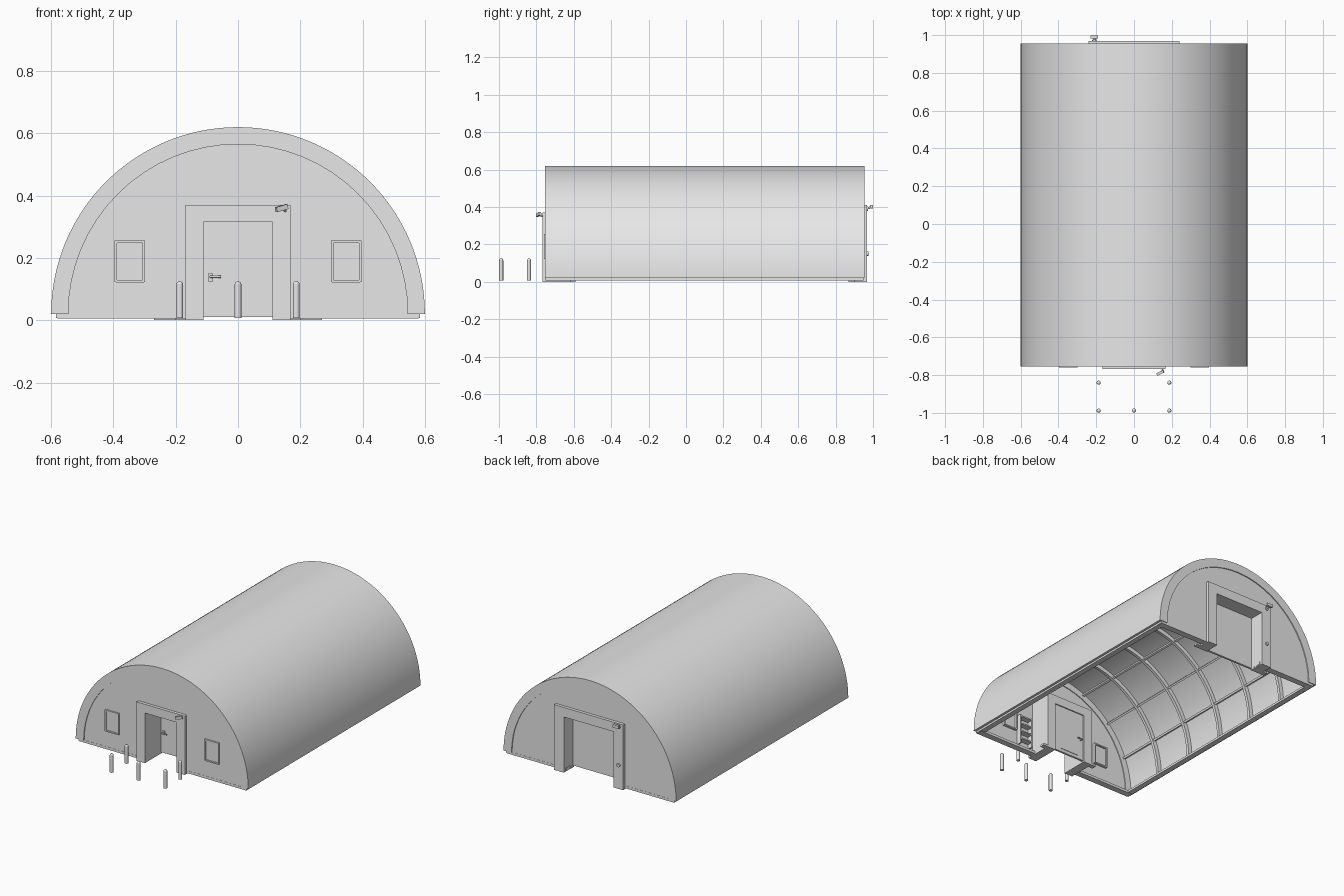
import bpy, bmesh
from math import sin, cos, pi, radians
from mathutils import Matrix, Vector

cube = bpy.data.objects.get("Cube")
if cube:
    bpy.data.objects.remove(cube, do_unlink=True)

grey = bpy.data.materials.new("plain_grey")
grey.use_nodes = True
grey.diffuse_color = (0.8, 0.8, 0.8, 1)
grey.node_tree.nodes["Principled BSDF"].inputs["Base Color"].default_value = (0.8, 0.8, 0.8, 1)

BASE = 0.02          # springing height of the arch
FRONT, BACK = -0.755, 0.955


def finish(name, bm, smooth=False):
    bmesh.ops.recalc_face_normals(bm, faces=bm.faces)
    mesh = bpy.data.meshes.new(name)
    bm.to_mesh(mesh)
    bm.free()
    mesh.materials.append(grey)
    ob = bpy.data.objects.new(name, mesh)
    bpy.context.collection.objects.link(ob)
    if smooth:
        bpy.ops.object.select_all(action='DESELECT')
        ob.select_set(True)
        bpy.context.view_layer.objects.active = ob
        bpy.ops.object.shade_smooth_by_angle(angle=radians(35))
    return ob


def box(name, x0, x1, y0, y1, z0, z1, turn=None):
    bm = bmesh.new()
    bmesh.ops.create_cube(bm, size=1)
    bmesh.ops.scale(bm, verts=bm.verts, vec=(x1 - x0, y1 - y0, z1 - z0))
    if turn:
        bmesh.ops.transform(bm, verts=bm.verts, matrix=turn)
    bmesh.ops.translate(bm, verts=bm.verts, vec=((x0 + x1) / 2, (y0 + y1) / 2, (z0 + z1) / 2))
    return finish(name, bm)


def prism(name, outline, y0, y1, smooth=False):
    """Extrude an x-z outline along y."""
    bm = bmesh.new()
    face = bm.faces.new([bm.verts.new((x, y0, z)) for x, z in outline])
    ext = bmesh.ops.extrude_face_region(bm, geom=[face])
    moved = [g for g in ext["geom"] if isinstance(g, bmesh.types.BMVert)]
    bmesh.ops.translate(bm, verts=moved, vec=(0, y1 - y0, 0))
    return finish(name, bm, smooth)


def arc(r, segs):
    return [(r * cos(pi * i / segs), BASE + r * sin(pi * i / segs)) for i in range(segs + 1)]


def arch(name, r0, r1, y0, y1, segs=64):
    return prism(name, arc(r1, segs) + arc(r0, segs)[::-1], y0, y1, True)


def portal(name, inner, outer, z_in, z_out, y0, y1):
    """Door surround open at the bottom."""
    outline = [(-outer, 0), (-outer, z_out), (outer, z_out), (outer, 0),
               (inner, 0), (inner, z_in), (-inner, z_in), (-inner, 0)]
    return prism(name, outline, y0, y1)


def rod(name, a, b, r, segs=12):
    a, b = Vector(a), Vector(b)
    bm = bmesh.new()
    bmesh.ops.create_cone(bm, cap_ends=True, segments=segs, radius1=r, radius2=r, depth=(b - a).length)
    rot = (b - a).to_track_quat('Z', 'Y').to_matrix().to_4x4()
    bmesh.ops.transform(bm, verts=bm.verts, matrix=Matrix.Translation((a + b) / 2) @ rot)
    return finish(name, bm, True)


def end_wall(name, half_door, door_top, y0, y1):
    notch = [(-half_door, BASE), (-half_door, door_top), (half_door, door_top), (half_door, BASE)]
    return prism(name, arc(0.56, 32) + notch, y0, y1)


# Roof shell and the thick rims at both ends
arch("roof_shell", 0.585, 0.6, FRONT, BACK)
arch("front_rim", 0.545, 0.598, FRONT, FRONT + 0.03, 32)
arch("back_rim", 0.545, 0.598, BACK - 0.03, BACK, 32)

# End walls with door openings
end_wall("front_wall", 0.15, 0.35, FRONT + 0.006, FRONT + 0.025)
end_wall("back_wall", 0.2, 0.38, BACK - 0.025, BACK - 0.006)

# Interior ribs and purlins
for i in range(1, 6):
    y = FRONT + 0.02 + i * 0.28
    arch("rib_%d" % i, 0.56, 0.587, y - 0.009, y + 0.009, 32)
for i in range(1, 8):
    a = pi * i / 8
    turn = Matrix.Rotation(pi / 2 - a, 4, 'Y')
    x, z = 0.578 * cos(a), BASE + 0.578 * sin(a)
    box("purlin_%d" % i, x - 0.006, x + 0.006, FRONT + 0.02, BACK - 0.02, z - 0.009, z + 0.009, turn)

# Base rails below the shell and end walls
for side, s in (("left", 1), ("right", -1)):
    def strip(name, xa, xb, *rest):
        lo, hi = sorted((s * xa, s * xb))
        return box(side + name, lo, hi, *rest)
    strip("_base_rail", 0.55, 0.585, FRONT + 0.005, BACK - 0.005, 0.008, 0.022)
    strip("_front_sill", 0.11, 0.58, FRONT + 0.005, FRONT + 0.045, 0.006, 0.022)
    strip("_back_sill", 0.17, 0.58, BACK - 0.045, BACK - 0.005, 0.006, 0.022)
    strip("_front_foot", 0.11, 0.2, -0.62, -0.59, 0, 0.012)
    strip("_back_foot", 0.17, 0.27, 0.87, 0.9, 0, 0.012)

# Front porch with a deep recessed door
portal("front_porch", 0.11, 0.168, 0.315, 0.37, -0.768, -0.59)
box("front_door", -0.112, 0.112, -0.61, -0.597, 0.01, 0.317)
for name, y0, y1 in (("outer", -0.613, -0.609), ("inner", -0.598, -0.594)):
    box("door_panel_" + name, -0.065, 0.062, y0, y1, 0.03, 0.25)
box("door_lock_plate", -0.096, -0.08, -0.616, -0.609, 0.125, 0.15)
rod("door_handle_spindle", (-0.088, -0.63, 0.14), (-0.088, -0.578, 0.14), 0.004)
for y in (-0.629, -0.579):
    rod("door_handle", (-0.09, y, 0.14), (-0.055, y, 0.14), 0.004)

# Back doorway
portal("back_porch", 0.172, 0.24, 0.35, 0.41, 0.87, 0.968)
box("back_door", -0.175, 0.175, 0.862, 0.875, 0.01, 0.355)
rod("back_switch", (-0.21, 0.96, 0.15), (-0.21, 0.976, 0.15), 0.011)

# Windows, with matching frames inside and outside
for side, cx in (("left", 0.347), ("right", -0.347)):
    box(side + "_window_pane", cx - 0.042, cx + 0.042, FRONT + 0.002, FRONT + 0.03, 0.128, 0.25)
    for place, y0, y1 in (("outer", FRONT - 0.004, FRONT + 0.01), ("inner", FRONT + 0.02, FRONT + 0.04)):
        n = side + "_" + place + "_window_"
        for s in (-1, 1):
            x = cx + s * 0.045
            box(n + "stile", x - 0.004, x + 0.004, y0, y1, 0.122, 0.256)
        for z in (0.125, 0.252):
            box(n + "rail", cx - 0.045, cx + 0.045, y0, y1, z - 0.004, z + 0.004)

# Small rack on the inside of the front wall
for z in (0.06, 0.11, 0.16, 0.21):
    box("rack_shelf", 0.2, 0.285, FRONT + 0.025, FRONT + 0.06, z, z + 0.008)
for x in (0.2, 0.285):
    box("rack_post", x - 0.004, x + 0.004, FRONT + 0.025, FRONT + 0.06, 0.03, 0.225)

# Front floodlight on an angled arm
rod("front_light_arm", (0.152, -0.765, 0.35), (0.148, -0.785, 0.356), 0.004)
box("front_light", 0.12, 0.16, -0.795, -0.781, 0.352, 0.368,
    Matrix.Rotation(radians(25), 4, 'Z') @ Matrix.Rotation(radians(-15), 4, 'Y'))

# Back lamp
rod("back_lamp_arm", (-0.21, 0.965, 0.39), (-0.21, 0.985, 0.398), 0.005)
rod("back_lamp_mount", (-0.21, 0.966, 0.39), (-0.21, 0.974, 0.39), 0.012)
box("back_lamp", -0.23, -0.19, 0.983, 0.999, 0.393, 0.411)

# Bollards with rounded tops
for x, y in ((-0.187, -0.84), (0.187, -0.84), (-0.187, -0.988), (0, -0.988), (0.187, -0.988)):
    rod("bollard", (x, y, 0.008), (x, y, 0.114), 0.011, 16)
    bm = bmesh.new()
    bmesh.ops.create_uvsphere(bm, u_segments=16, v_segments=8, radius=0.011)
    bmesh.ops.translate(bm, verts=bm.verts, vec=(x, y, 0.114))
    finish("bollard_cap", bm, True)
